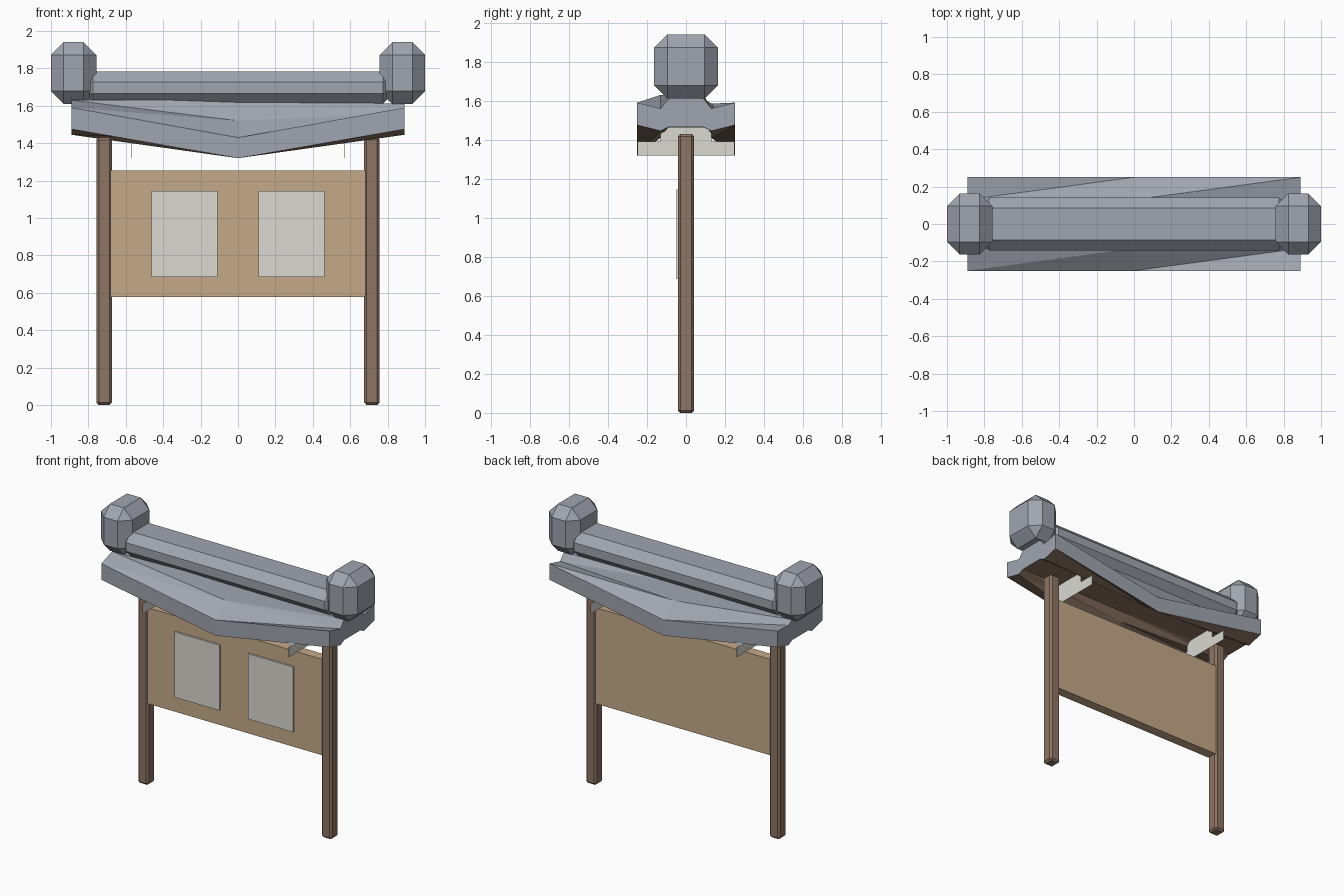
import bpy, bmesh

old = bpy.data.objects.get("Cube")
if old:
    bpy.data.objects.remove(old, do_unlink=True)


def material(name, rgb):
    m = bpy.data.materials.new(name)
    m.use_nodes = True
    m.diffuse_color = (*rgb, 1)
    m.node_tree.nodes["Principled BSDF"].inputs["Base Color"].default_value = (*rgb, 1)
    return m


STONE = material("grey_tile", (0.35, 0.375, 0.43))
WOOD = material("brown_wood", (0.27, 0.18, 0.133))
PANEL = material("tan_panel", (0.56, 0.40, 0.25))
PAPER = material("off_white", (0.70, 0.69, 0.63))


def finish(name, bm, *mats):
    mesh = bpy.data.meshes.new(name)
    bm.to_mesh(mesh)
    bm.free()
    obj = bpy.data.objects.new(name, mesh)
    for m in mats:
        mesh.materials.append(m)
    bpy.context.collection.objects.link(obj)
    return obj


def box(name, x, y, z, mat, bevel=0):
    """Box given by its (low, high) range on each axis, with chamfered edges."""
    bm = bmesh.new()
    bmesh.ops.create_cube(bm, size=1)
    for v in bm.verts:
        v.co = [r[0] if c < 0 else r[1] for c, r in zip(v.co, (x, y, z))]
    if bevel:
        bmesh.ops.bevel(bm, geom=bm.edges[:], offset=bevel, segments=1,
                        affect='EDGES', profile=0.5)
    return finish(name, bm, mat)


# Posts, ridge end caps and inner gable sheets, on both sides
for side, s in (("left", 1), ("right", -1)):
    def span(a, b):
        return sorted((a * s, b * s))
    box(side + "_post", span(0.675, 0.757), (-0.042, 0.042), (0, 1.43), WOOD, 0.013)
    box(side + "_ridge_cap", span(0.757, 1.0), (-0.163, 0.163), (1.61, 1.94), STONE, 0.068)
    box(side + "_gable_sheet", span(0.569, 0.571), (-0.248, 0.248), (1.32, 1.39), PAPER)
    box(side + "_gable_sheet_top", span(0.569, 0.571), (-0.13, 0.13), (1.39, 1.50), PAPER)
    box(side + "_notice", span(0.11, 0.463), (-0.048, -0.03), (0.685, 1.145), PAPER)

# Notice board between the posts, and ridge beam between the caps
box("board", (-0.685, 0.685), (-0.035, 0.035), (0.577, 1.253), PANEL)
box("ridge_beam", (-0.83, 0.83), (-0.142, 0.142), (1.61, 1.783), STONE, 0.056)

# Sagging roof: rows run eave, valley, crown and mirrored back again
XS = (-0.89, 0, 0.89)
HALF = [(0.25, 1.59, 1.43, 1.475, 1.32),
        (0.13, 1.56, 1.52, 1.445, 1.41),
        (0.09, 1.61, 1.63, 1.465, 1.46)]
rows = [(-h[0], *h[1:]) for h in HALF] + HALF[::-1]
bm = bmesh.new()
top, bottom = [], []
for x in XS:
    top.append([bm.verts.new((x, r[0], r[1] if x else r[2])) for r in rows])
    bottom.append([bm.verts.new((x, r[0], r[3] if x else r[4])) for r in rows])
# The far front valley corner kicks up to meet the ridge cap
top[0][1].co.z = 1.63
top[0][4].co.z = 1.585
last = len(rows) - 1
for i in range(2):
    for j in range(last):
        for layer, index in ((top, 0), (bottom, 1)):
            a, b = layer[i][j], layer[i + 1][j]
            c, d = layer[i + 1][j + 1], layer[i][j + 1]
            for tri in ((a, b, c), (a, c, d)):
                bm.faces.new(tri).material_index = index
    for j in (0, last):
        bm.faces.new((bottom[i][j], bottom[i + 1][j], top[i + 1][j], top[i][j]))
for i in (0, 2):
    for j in range(last):
        bm.faces.new((bottom[i][j], bottom[i][j + 1], top[i][j + 1], top[i][j]))
bmesh.ops.recalc_face_normals(bm, faces=bm.faces[:])
finish("roof", bm, STONE, WOOD)
